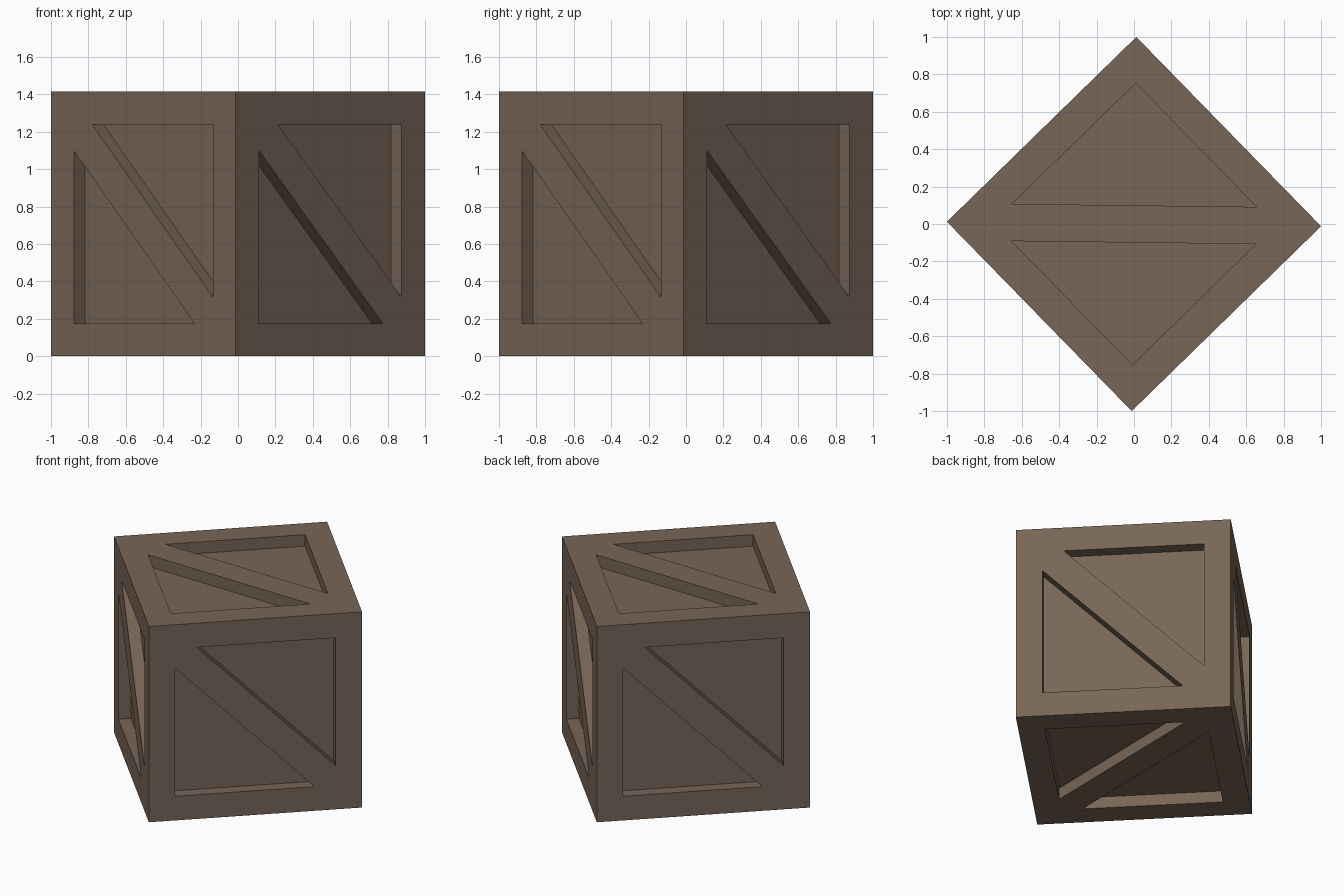
import bpy
import bmesh
from math import radians
from mathutils import Matrix, Vector

if "Cube" in bpy.data.objects:
    bpy.data.objects.remove(bpy.data.objects["Cube"])

H = 0.7073       # half the cube side
M = H - 0.175    # inner edge of the border
L = 0.924        # leg of each triangular recess
D = 0.083        # recess depth

wood = bpy.data.materials.new("dark_brown_wood")
wood.diffuse_color = (0.188, 0.133, 0.095, 1.0)
wood.use_nodes = True
wood.node_tree.nodes["Principled BSDF"].inputs["Base Color"].default_value = wood.diffuse_color

bm = bmesh.new()


def crate_side(rot):
    """One square side: border, diagonal brace and two sunken triangles."""
    def vert(u, v, depth=0.0):
        return bm.verts.new(rot @ Vector((u, v, H - depth)))

    p = [vert(-H, -H), vert(H, -H), vert(H, H), vert(-H, H)]
    tri_a = [(-M, -M), (-M + L, -M), (-M, -M + L)]
    tri_b = [(M, M), (M - L, M), (M, M - L)]
    a = [vert(*c) for c in tri_a]
    b = [vert(*c) for c in tri_b]

    # border planks and diagonal brace
    for face in ((p[0], p[1], a[1], a[0]), (p[3], p[0], a[0], a[2]),
                 (p[1], p[2], b[0], b[2]), (p[2], p[3], b[1], b[0]),
                 (p[1], b[2], a[1]), (p[3], a[2], b[1]),
                 (a[1], b[2], b[1], a[2])):
        bm.faces.new(face)

    # sunken panels with their walls
    for rim, coords in ((a, tri_a), (b, tri_b)):
        floor = [vert(*c, D) for c in coords]
        bm.faces.new(floor)
        for i in range(3):
            j = (i + 1) % 3
            bm.faces.new((rim[i], rim[j], floor[j], floor[i]))


# four walls, then lid and base
for k in range(4):
    crate_side(Matrix.Rotation(radians(90 * k), 3, 'Z') @ Matrix.Rotation(radians(90), 3, 'X'))
crate_side(Matrix.Identity(3))
crate_side(Matrix.Rotation(radians(180), 3, 'X'))

# weld the sides into one closed crate, turned corner to the front
bmesh.ops.remove_doubles(bm, verts=bm.verts, dist=1e-4)
bmesh.ops.recalc_face_normals(bm, faces=bm.faces)
turn = Matrix.Translation((0, 0, H)) @ Matrix.Rotation(radians(44.3), 4, 'Z')
bmesh.ops.transform(bm, matrix=turn, verts=bm.verts)

mesh = bpy.data.meshes.new("crate")
bm.to_mesh(mesh)
bm.free()
mesh.materials.append(wood)
crate = bpy.data.objects.new("crate", mesh)
bpy.context.collection.objects.link(crate)
